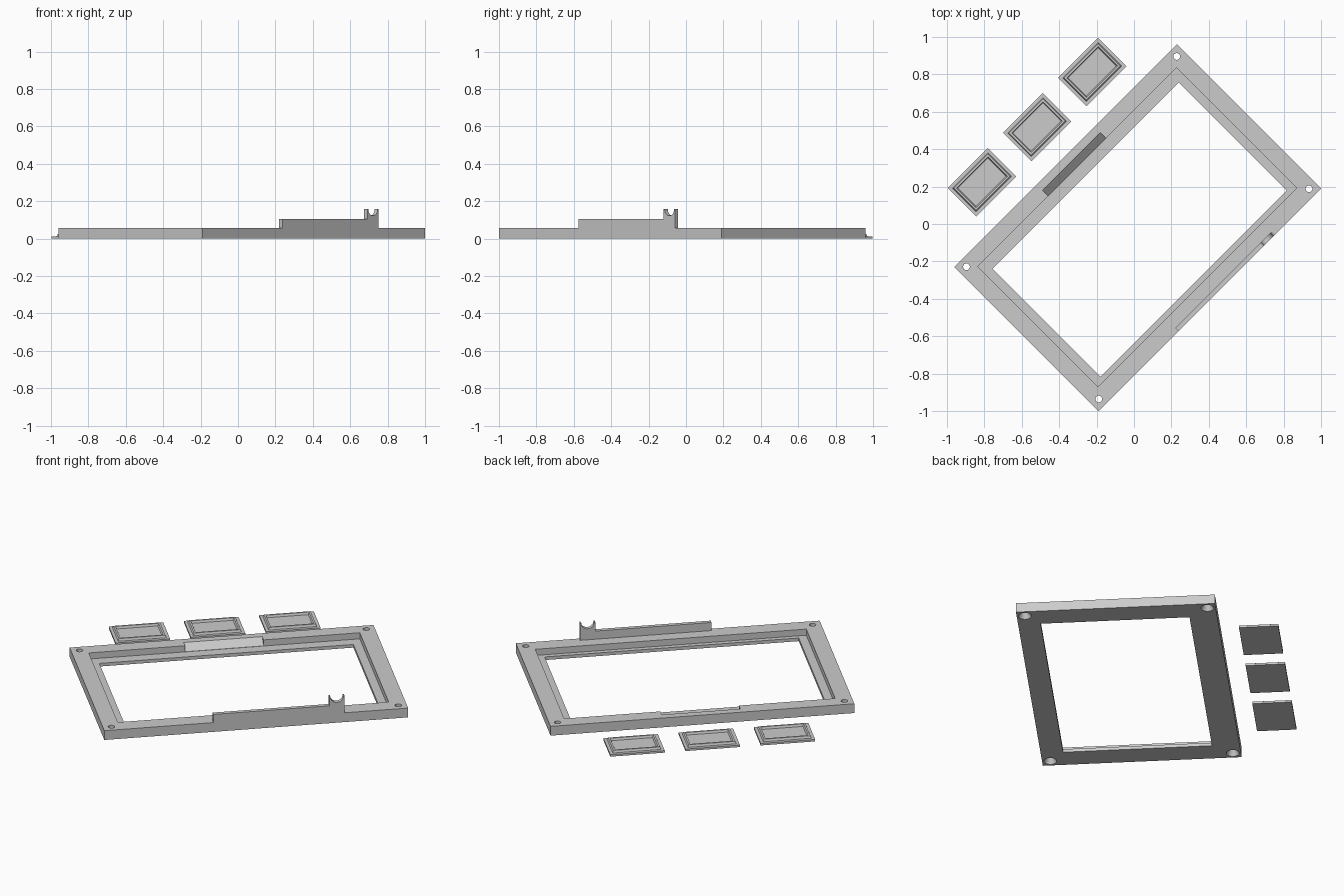
import bpy, bmesh, math
from mathutils import Matrix

if "Cube" in bpy.data.objects:
    bpy.data.objects.remove(bpy.data.objects["Cube"], do_unlink=True)

# One plain grey plastic
GREY = (0.6, 0.6, 0.6, 1.0)
plastic = bpy.data.materials.new("grey_plastic")
plastic.use_nodes = True
plastic.diffuse_color = GREY
plastic.node_tree.nodes["Principled BSDF"].inputs["Base Color"].default_value = GREY

# Everything is laid out square, then turned on the plate
PLACE = Matrix.Translation((0.02, -0.02, 0)) @ Matrix.Rotation(math.radians(45), 4, "Z")
HU, HV, TOP, LIP = 0.842, 0.545, 0.056, 0.019


def finish(name, bm):
    bmesh.ops.recalc_face_normals(bm, faces=bm.faces)
    mesh = bpy.data.meshes.new(name)
    bm.to_mesh(mesh)
    bm.free()
    mesh.materials.append(plastic)
    obj = bpy.data.objects.new(name, mesh)
    bpy.context.collection.objects.link(obj)
    obj.matrix_world = PLACE
    return obj


def prism(name, profile, lo, hi, axis):
    """Extrude a 2D profile along the given axis (0, 1 or 2)."""
    bm = bmesh.new()
    verts = []
    for a, b in profile:
        co = [a, b]
        co.insert(axis, lo)
        verts.append(bm.verts.new(co))
    face = bm.faces.new(verts)
    new = bmesh.ops.extrude_face_region(bm, geom=[face])["geom"]
    move = [0, 0, 0]
    move[axis] = hi - lo
    bmesh.ops.translate(bm, vec=move,
                        verts=[g for g in new if isinstance(g, bmesh.types.BMVert)])
    return finish(name, bm)


def block(name, u0, u1, v0, v1, z0, z1):
    return prism(name, [(u0, v0), (u1, v0), (u1, v1), (u0, v1)], z0, z1, 2)


def cone(name, u, v, r0, r1, z0, z1):
    bm = bmesh.new()
    bmesh.ops.create_cone(bm, cap_ends=True, segments=32, radius1=r0, radius2=r1, depth=z1 - z0,
                          matrix=Matrix.Translation((u, v, (z0 + z1) / 2)))
    return finish(name, bm)


def cut(target, cutter):
    cutter.hide_render = True
    mod = target.modifiers.new("cut", "BOOLEAN")
    mod.operation = "DIFFERENCE"
    mod.solver = "EXACT"
    mod.object = cutter
    bpy.context.view_layer.objects.active = target
    bpy.ops.object.modifier_apply(modifier=mod.name)
    bpy.data.objects.remove(cutter, do_unlink=True)


# Bezel frame with a stepped opening
frame = block("bezel_frame", -HU, HU, -HV, HV, 0, TOP)
cut(frame, block("pocket_cutter", -0.751, 0.751, -0.45, 0.459, LIP, 0.1))
cut(frame, block("opening_cutter", -0.704, 0.704, -0.422, 0.394, -0.1, 0.1))

# Sloped notch in the rear rim
notch = [(0.44, 0.0195), (0.4585, 0.0195), (0.502, TOP), (0.502, 0.1), (0.44, 0.1)]
cut(frame, prism("notch_cutter", notch, -0.218, 0.218, 0))

# Countersunk screw holes
for u in (-0.795, 0.795):
    for v in (-0.5, 0.5):
        cut(frame, cone("hole_cutter", u, v, 0.018, 0.018, -0.05, 0.1))
        cut(frame, cone("countersink_cutter", u, v, 0.036, 0.017, -0.001, 0.033))

# Thin upright rail ending in a post with a rounded cradle
U0, U1, U2, RAIL, POST = -0.238, 0.405, 0.49, 0.105, 0.158
mid, radius = (U1 + U2) / 2, 0.036
outline = [(U0, TOP), (U2, TOP), (U2, POST)]
for i in range(13):
    a = math.pi * i / 12
    outline.append((mid + radius * math.cos(a), POST - radius * math.sin(a)))
outline += [(U1, POST), (U1, RAIL), (U0, RAIL)]
prism("rail_and_cradle", outline, -HV, -HV + 0.024, 1)


# Small covers: flat flange with a raised tapered rim
def cover(name, u, v):
    steps = [(0.151, 0.108, 0), (0.151, 0.108, 0.012), (0.134, 0.089, 0.012),
             (0.129, 0.084, 0.025), (0.119, 0.074, 0.025), (0.114, 0.069, 0.012)]
    bm = bmesh.new()
    loops = [[bm.verts.new((u + a * su, v + b * sv, z))
              for su, sv in ((-1, -1), (1, -1), (1, 1), (-1, 1))] for a, b, z in steps]
    for low, high in zip(loops, loops[1:]):
        for i in range(4):
            j = (i + 1) % 4
            bm.faces.new((low[i], low[j], high[j], high[i]))
    bm.faces.new(loops[0])
    bm.faces.new(loops[-1])
    finish(name, bm)


for name, u in (("left", 0.417), ("middle", 0.0), ("right", -0.417)):
    cover(name + "_cover", u, 0.761)
